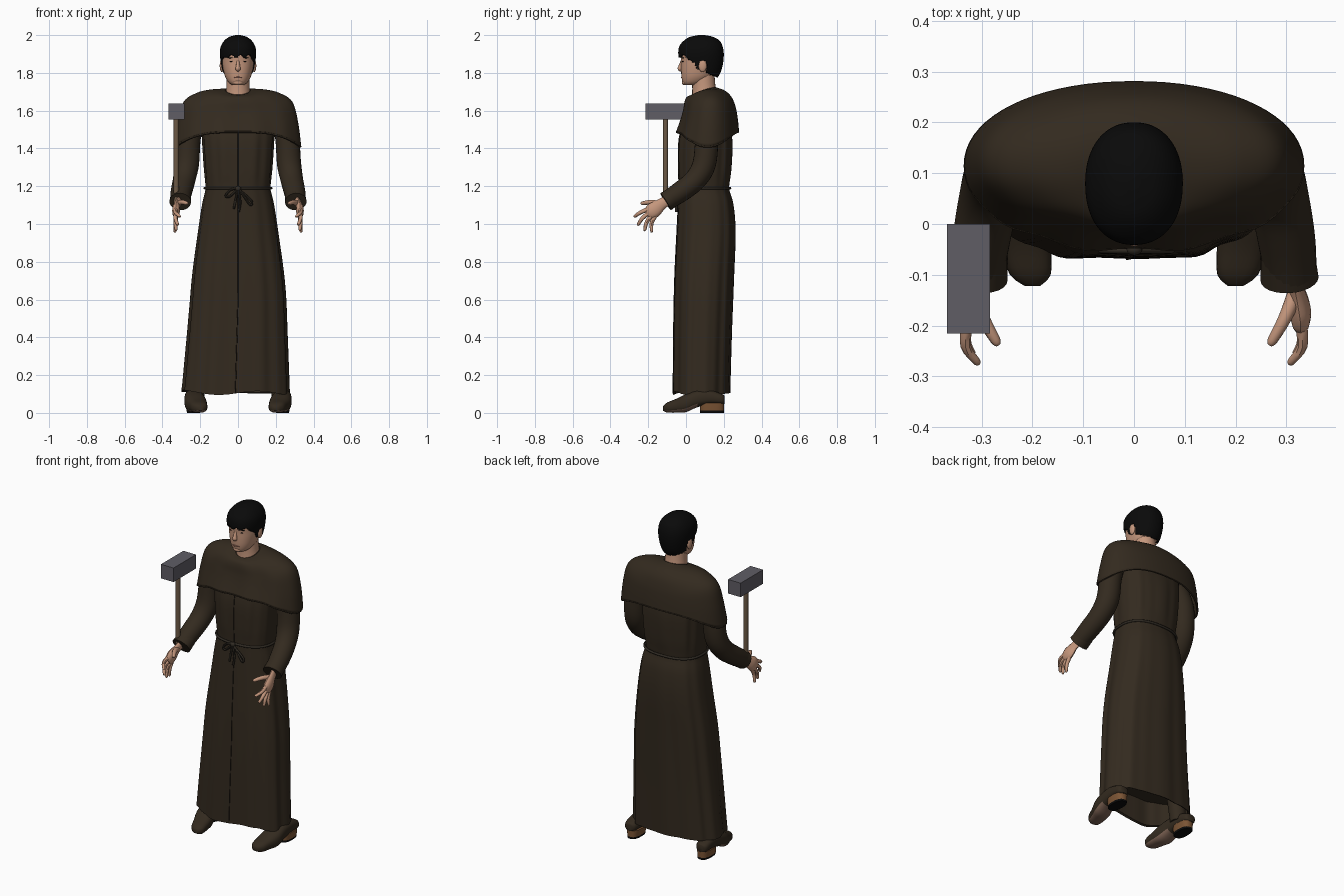
import bpy, bmesh
from math import sin, cos, pi, tau, radians
from mathutils import Vector

cube = bpy.data.objects.get("Cube")
if cube:
    bpy.data.objects.remove(cube, do_unlink=True)


def colour(name, r, g, b):
    m = bpy.data.materials.new(name)
    m.use_nodes = True
    m.diffuse_color = (r, g, b, 1)
    node = next(n for n in m.node_tree.nodes if n.type == "BSDF_PRINCIPLED")
    node.inputs["Base Color"].default_value = (r, g, b, 1)
    node.inputs["Roughness"].default_value = 0.8
    return m


ROBE = colour("brown_cloth", .033, .023, .0135)
SEAM = colour("seam_shadow", .014, .010, .007)
ROPE = colour("rope_brown", .030, .024, .017)
SKIN = colour("skin", .56, .31, .205)
LIP = colour("lip", .40, .18, .13)
HAIR = colour("black_hair", .003, .003, .003)
STEEL = colour("grey_steel", .115, .110, .130)
WOOD = colour("handle_wood", .15, .100, .060)
HEEL = colour("heel_leather", .20, .09, .035)
SOLE = colour("sole_leather", .20, .12, .085)


def finish(name, bm, mats, smooth=True, angle=45):
    bmesh.ops.recalc_face_normals(bm, faces=bm.faces)
    me = bpy.data.meshes.new(name)
    bm.to_mesh(me)
    bm.free()
    ob = bpy.data.objects.new(name, me)
    bpy.context.scene.collection.objects.link(ob)
    for m in mats:
        me.materials.append(m)
    if smooth:
        bpy.ops.object.select_all(action="DESELECT")
        ob.select_set(True)
        bpy.context.view_layer.objects.active = ob
        bpy.ops.object.shade_smooth_by_angle(angle=radians(angle))
    return ob


def refine(rows, k):
    """Catmull-Rom interpolation through rows of numbers."""
    out = []
    for i in range(len(rows) - 1):
        a, b, c, d = (rows[max(i - 1, 0)], rows[i], rows[i + 1], rows[min(i + 2, len(rows) - 1)])
        for j in range(k):
            t = j / k
            out.append([q + .5 * t * (r - p + t * (2*p - 5*q + 4*r - s + t * (3*(q - r) + s - p)))
                        for p, q, r, s in zip(a, b, c, d)])
    return out + [list(rows[-1])]


def loft(rings, caps=(True, True)):
    bm = bmesh.new()
    vs = [[bm.verts.new(p) for p in ring] for ring in rings]
    n = len(vs[0])
    for a, b in zip(vs, vs[1:]):
        for i in range(n):
            bm.faces.new((a[i], a[(i + 1) % n], b[(i + 1) % n], b[i]))
    for ring, cap in ((vs[0], caps[0]), (vs[-1], caps[1])):
        if cap:
            bm.faces.new(ring)
    return bm


def power(v, n):
    return abs(v) ** (2 / n) * (1 if v >= 0 else -1)


def oval(z, rx, yf, yb, n=2.2, seg=48, cx=0, fold=0):
    """Horizontal ring between a front and a back y, with optional cloth folds."""
    pts = []
    for i in range(seg):
        a = tau * i / seg - pi / 2
        f = 1 + fold * (sin(9 * a) + .6 * sin(16 * a + 1))
        pts.append(Vector((cx + rx * power(cos(a), n) * f,
                           (yf + yb) / 2 + (yb - yf) / 2 * power(sin(a), n) * f, z)))
    return pts


def tube(name, rows, mat, ref="X", flat=1, seg=12, k=4):
    """Round limb through rows of x, y, z, radius; flat squeezes it along ref."""
    rows = refine(rows, k)
    axis = Vector([float(c == ref) for c in "XYZ"])
    pts = [Vector(r[:3]) for r in rows]
    rings = []
    for i, p in enumerate(pts):
        t = (pts[min(i + 1, len(pts) - 1)] - pts[max(i - 1, 0)]).normalized()
        u = (axis - t * axis.dot(t)).normalized()
        v = t.cross(u)
        r = rows[i][3]
        rings.append([p + u * (r * flat * cos(tau * j / seg)) + v * (r * sin(tau * j / seg))
                      for j in range(seg)])
    return finish(name, loft(rings), [mat])


def blob(name, at, size, mat):
    bm = bmesh.new()
    bmesh.ops.create_uvsphere(bm, u_segments=16, v_segments=10, radius=1)
    for v in bm.verts:
        v.co = Vector(at) + Vector([c * s for c, s in zip(v.co, size)])
    return finish(name, bm, [mat])


# Long robe: height, half width, front, back, fold depth; the hem sways to one side
robe = refine([(.105, .283, -.070, .230, .020), (.4, .264, -.068, .238, .020),
               (.7, .244, -.062, .250, .017), (.95, .212, -.050, .260, .012),
               (1.1, .190, -.042, .250, .009), (1.18, .172, -.038, .228, .007),
               (1.21, .172, -.038, .228, .008), (1.3, .180, -.042, .238, .016),
               (1.45, .190, -.038, .242, .014), (1.6, .20, .0, .22, 0)], 5)
shell = [oval(z, .27, -.058, .22, 2.5, 96, -.014, .02) for z in (.25, .11)]
shell += [oval(z, w, f, b, 2.5, 96, -.028 * max(0, .6 - z), d) for z, w, f, b, d in robe]
for p in shell[1] + shell[2]:
    p.z += .012 * sin(4 * p.x / .28) * (p.y < .08) - .02 * p.x
finish("robe", loft(shell), [ROBE], angle=60)
tube("front_seam", [(*ring[0], .0025) for ring in shell[2:] if ring[0].z < 1.5], SEAM, k=1, seg=6)

# Shoulder cape: half width, front, back, centre height, side height
rings = []
for w, f, b, zc, zs, tilt in refine([(.066, .035, .155, 1.70, 1.705, .02),
        (.14, .008, .205, 1.685, 1.706, .016), (.215, -.004, .240, 1.655, 1.69, .01),
        (.283, -.012, .260, 1.605, 1.645, .005), (.313, -.026, .270, 1.55, 1.54, 0),
        (.330, -.048, .276, 1.488, 1.41, 0)], 5):
    ring = oval(0, w, f, b, 2.1, 72)
    for i, p in enumerate(ring):
        a = tau * i / 72 - pi / 2
        p.z = zc + (zs - zc) * abs(cos(a)) ** 3 + tilt * sin(a)
        p.y += (1.7 - zc) * .025 * sin(11 * a) * max(0, -sin(a))
    rings.append(ring)
cape = finish("shoulder_cape", loft(rings, (False, False)), [ROBE], angle=60)
mod = cape.modifiers.new("thickness", "SOLIDIFY")
mod.thickness, mod.offset = .010, 0
tube("cape_hem", [(*p, .006) for p in rings[-1] + rings[-1][:1]], ROBE, "Z", k=1, seg=6)
tube("collar", [(*p, .006) for p in rings[0] + rings[0][:1]], ROBE, "Z", k=1, seg=6)

# Rope belt with a bow
belt = oval(1.19, .176, -.043, .233, 2.5, 64)
tube("rope_belt", [(*p, .007) for p in belt + belt[:1]], ROPE, "Z", k=1, seg=8)
blob("belt_knot", (0, -.050, 1.187), (.016, .012, .014), ROPE)
for name, path in (
        ("bow_loop_right", [(0, 1.19), (-.04, 1.18), (-.065, 1.15), (-.045, 1.145), (0, 1.185)]),
        ("bow_loop_left", [(0, 1.19), (.03, 1.15), (.065, 1.10), (.07, 1.125), (0, 1.185)]),
        ("rope_end_right", [(0, 1.185), (-.012, 1.13), (-.022, 1.08)]),
        ("rope_end_left", [(0, 1.185), (.012, 1.12), (.004, 1.065)])):
    tube(name, [(x, -.052, z, .006) for x, z in path], ROPE, "Y", seg=8)

# Head, neck and face
tube("neck", [(0, .10, 1.66, .070), (0, .095, 1.72, .062), (0, .09, 1.80, .060)], SKIN, seg=24)
skull = refine([(1.735, .030, -.008, .07), (1.75, .050, -.018, .10), (1.78, .068, -.024, .14),
                (1.82, .079, -.026, .165), (1.86, .085, -.026, .18), (1.90, .085, -.028, .185),
                (1.95, .075, -.015, .175), (1.985, .045, .02, .14)], 4)
finish("head", loft([oval(*r) for r in skull]), [SKIN], angle=70)
tube("nose", [(0, -.020, 1.868, .006), (0, -.029, 1.835, .011), (0, -.030, 1.822, .014),
              (0, -.020, 1.812, .008)], SKIN)
blob("lips", (0, -.020, 1.776), (.023, .006, .005), LIP)
blob("chin", (0, -.008, 1.75), (.026, .014, .015), SKIN)
for side, s in (("left", 1), ("right", -1)):
    blob(side + "_ear", (s * .086, .088, 1.838), (.011, .022, .034), SKIN)
    blob(side + "_eye", (s * .034, -.0145, 1.861), (.011, .007, .004), HAIR)
    blob(side + "_eyebrow", (s * .036, -.0155, 1.880), (.020, .008, .003), HAIR)

# Cap of hair, cut away around face and ears
locks = refine([(1.765, .062, -.02, .160), (1.80, .080, -.03, .182), (1.85, .090, -.034, .196),
                (1.90, .096, -.041, .200), (1.94, .091, -.036, .194), (1.97, .073, -.012, .178),
                (1.99, .047, .02, .145), (2.0, .012, .065, .10)], 8)
bm = loft([oval(*r, seg=96) for r in locks], (False, True))


def bare(c):
    if c.y < .045:
        return c.z < 1.888 - .5 * max(0, c.y + .01) + .006 * sin(130 * c.x)
    if c.y < .068:
        return c.z < 1.815 + 1.2 * (.068 - c.y)
    return c.z < (1.862 if c.y < .110 else 1.80 - .4 * (c.y - .11))


bmesh.ops.delete(bm, geom=[f for f in bm.faces if bare(f.calc_center_median())], context="FACES")
hair = finish("hair", bm, [HAIR], angle=70)
mod = hair.modifiers.new("thickness", "SOLIDIFY")
mod.thickness, mod.offset = .010, -1

# Arms, hands, legs and shoes on both sides
for side, s in (("left", 1), ("right", -1)):
    def limb(name, rows, mat, **kw):
        return tube(side + "_" + name, [(s * x, y, z, r) for x, y, z, r in rows], mat, **kw)

    limb("sleeve", [(.215, .11, 1.57, .050), (.258, .11, 1.46, .060), (.270, .097, 1.32, .062),
                    (.285, .050, 1.235, .058), (.300, -.03, 1.17, .055), (.308, -.10, 1.125, .050)],
         ROBE, seg=24, flat=1.03)
    limb("cuff", [(.302, -.06, 1.148, .050), (.306, -.108, 1.118, .053)], ROBE, seg=24, k=1, flat=1.08)
    limb("palm", [(.310, -.09, 1.13, .027), (.320, -.13, 1.105, .030), (.327, -.165, 1.078, .041),
                  (.328, -.190, 1.060, .038), (.328, -.205, 1.050, .024)], SKIN, flat=.5)
    limb("thumb", [(.318, -.135, 1.105, .016), (.297, -.185, 1.115, .013),
                   (.273, -.228, 1.110, .010), (.267, -.238, 1.108, .005)], SKIN)
    for name, y0, z0, y1, z1, x1 in (("index_finger", -.200, 1.078, -.274, 1.037, .308),
                                     ("middle_finger", -.198, 1.060, -.256, .995, .318),
                                     ("ring_finger", -.188, 1.045, -.222, .967, .326),
                                     ("little_finger", -.172, 1.040, -.186, .960, .332)):
        mid = (.331, (y0 + y1) / 2 - .003, (z0 + z1) / 2 + .004, .0105)
        limb(name, [(.328, y0 + .01, z0 + .005, .012), mid,
                    (x1 + .002, y1 + .004, z1 + .004, .008), (x1, y1, z1, .004)], SKIN, seg=8)
    limb("leg", [(.20, .11, .30, .055), (.225, .11, .08, .045)], ROBE, k=1)

    # Shoe sections: y, centre x, half width, bottom, top
    rings = []
    for y, x, w, zb, zt in refine([(-.122, .200, .015, .012, .036), (-.10, .204, .040, .002, .055),
            (-.05, .213, .050, .001, .075), (0, .225, .057, .004, .10), (.06, .234, .049, .03, .12),
            (.13, .238, .043, .045, .12), (.19, .24, .036, .045, .10), (.205, .24, .020, .05, .09)], 3):
        rings.append([Vector((s * (x + w * power(cos(tau * i / 24), 2.6)), y,
                              (zb + zt) / 2 + (zt - zb) / 2 * power(sin(tau * i / 24), 2.6)))
                      for i in range(24)])
    shoe = finish(side + "_shoe", loft(rings), [ROBE, SOLE])
    for f in shoe.data.polygons:
        f.material_index = int(f.normal.z < -.5 and f.center.y < .06)
    heel = finish(side + "_heel", loft([oval(z, w, .075, .202, 2.6, 24, s * .236)
                                        for z, w in ((.0, .034), (.012, .036), (.052, .040))]), [HEEL, HAIR])
    for f in heel.data.polygons:
        f.material_index = int(f.center.z < .01)

# Mallet beside the right hand
tube("mallet_handle", [(-.327, -.108, 1.10, .014), (-.327, -.108, 1.57, .014)], WOOD, k=1)
bm = bmesh.new()
bmesh.ops.create_cube(bm, size=1)
for v in bm.verts:
    v.co = Vector((-.3255 + v.co.x * .085, -.1075 + v.co.y * .215, 1.596 + v.co.z * .085))
finish("mallet_head", bm, [STEEL], smooth=False)
